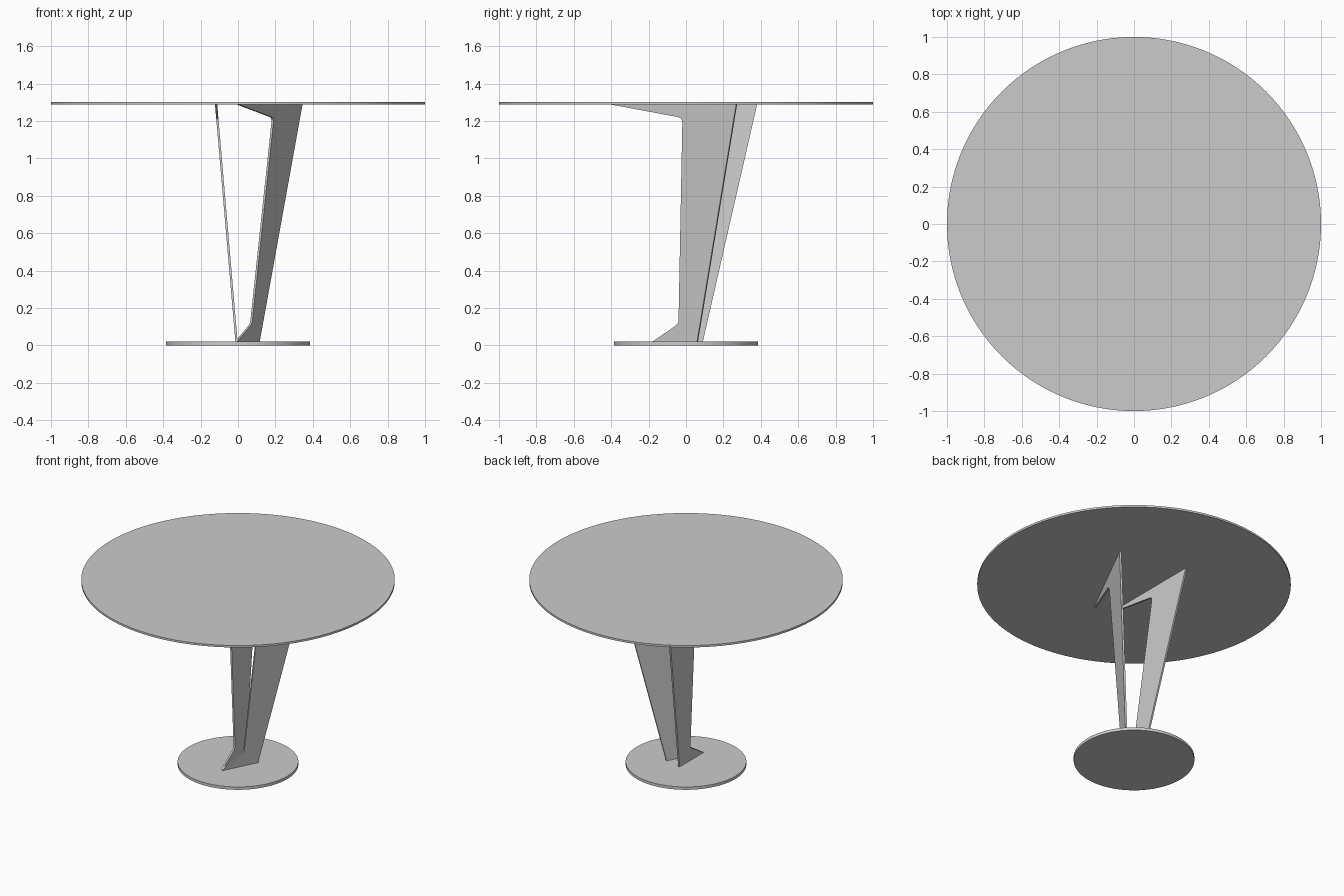
import bpy, bmesh, math
from mathutils import Vector

if "Cube" in bpy.data.objects:
    bpy.data.objects.remove(bpy.data.objects["Cube"])

Z0, Z1 = 0.02, 1.288      # top of foot plate, underside of table top
THICK = 0.012


def disc(name, radius, z_low, z_high):
    bpy.ops.mesh.primitive_cylinder_add(vertices=128, radius=radius, depth=z_high - z_low,
                                        location=(0, 0, (z_low + z_high) / 2))
    ob = bpy.context.object
    ob.name = name
    bpy.ops.object.shade_smooth_by_angle(angle=math.radians(30))


def rounded(prev, corner, nxt, r, steps=6):
    """Small curve replacing a profile corner."""
    c = Vector(corner)
    a = c + (Vector(prev) - c).normalized() * r
    b = c + (Vector(nxt) - c).normalized() * r
    return [a.lerp(c, i / steps).lerp(c.lerp(b, i / steps), i / steps) for i in range(steps + 1)]


# Blade profile as (y, z): wide at the top, notched on the front side
foot_tip, low, high, top_tip = (-0.178, Z0), (-0.017, 0.116), (0.055, 1.217), (-0.37, Z1)
profile = [Vector(foot_tip), Vector((0.09, Z0)), Vector((0.38, Z1)), Vector(top_tip)]
profile += rounded(top_tip, high, low, 0.03)
profile += rounded(high, low, foot_tip, 0.022)

# Vertical mirror plane between the two blades
pivot = Vector((0.051, 0.074, 0))
ang = math.radians(76.5)
normal = Vector((math.sin(ang), -math.cos(ang), 0))


def blade(name, mirrored):
    bm = bmesh.new()
    rings = []
    for side in (-0.5, 0.5):
        ring = []
        for y, z in profile:
            lean = -0.008 - 0.109 * (z - Z0) / (Z1 - Z0)
            p = Vector((lean + side * THICK, y, z))
            if mirrored:
                p -= 2 * (p - pivot).dot(normal) * normal
            ring.append(bm.verts.new(p))
        rings.append(ring)
    bm.faces.new(rings[0])
    bm.faces.new(rings[1][::-1])
    n = len(profile)
    for i in range(n):
        j = (i + 1) % n
        bm.faces.new((rings[0][i], rings[1][i], rings[1][j], rings[0][j]))
    bmesh.ops.recalc_face_normals(bm, faces=bm.faces)
    me = bpy.data.meshes.new(name)
    bm.to_mesh(me)
    bm.free()
    bpy.context.collection.objects.link(bpy.data.objects.new(name, me))


# Table top and foot plate
disc("table_top", 1.0, Z1, 1.302)
disc("foot_plate", 0.385, 0.0, Z0)
# Two leaning blade legs
blade("left_blade_leg", False)
blade("right_blade_leg", True)
